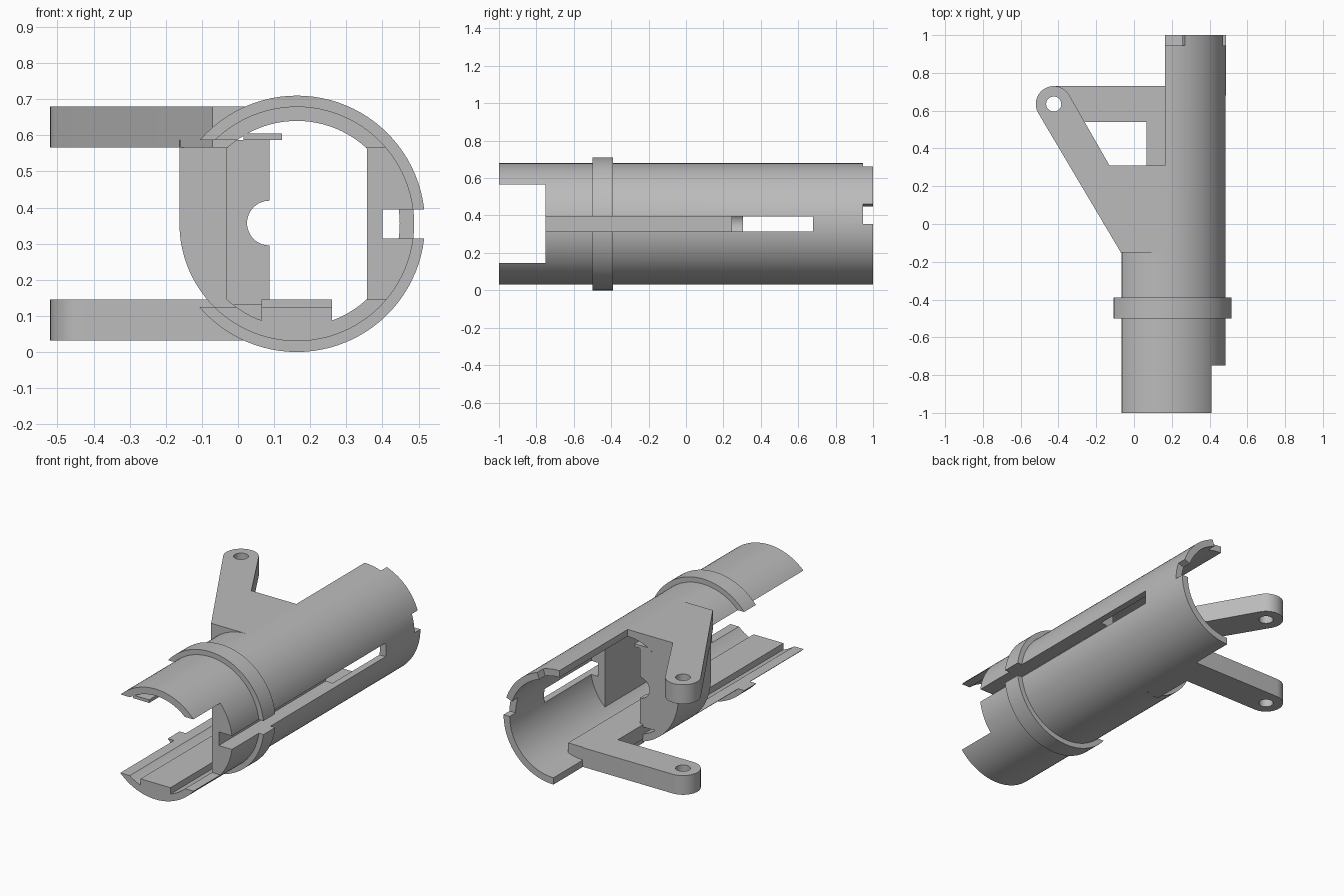
import bpy, bmesh, math
from math import cos, sin, pi, radians

if "Cube" in bpy.data.objects:
    bpy.data.objects.remove(bpy.data.objects["Cube"], do_unlink=True)

CX, CZ = 0.163, 0.355                  # tube axis
R_OUT, R_BORE, R_RING = 0.325, 0.285, 0.355
PIVOT, R_EYE, R_PIN = (-0.425, 0.635), 0.095, 0.04

grey = bpy.data.materials.new("plain_grey")
grey.use_nodes = True
grey.diffuse_color = (0.5, 0.5, 0.5, 1)
grey.node_tree.nodes["Principled BSDF"].inputs["Base Color"].default_value = (0.5, 0.5, 0.5, 1)


def prism(name, pts, a, b, axis="y"):
    """Extrude an outline: x-z points along y, or x-y points along z."""
    bm = bmesh.new()
    place = (lambda u, v, t: (u, t, v)) if axis == "y" else (lambda u, v, t: (u, v, t))
    low, high = ([bm.verts.new(place(u, v, t)) for u, v in pts] for t in (a, b))
    bm.faces.new(low)
    bm.faces.new(high)
    for i in range(len(pts)):
        j = (i + 1) % len(pts)
        bm.faces.new((low[i], low[j], high[j], high[i]))
    bmesh.ops.recalc_face_normals(bm, faces=bm.faces)
    mesh = bpy.data.meshes.new(name)
    bm.to_mesh(mesh)
    bm.free()
    obj = bpy.data.objects.new(name, mesh)
    bpy.context.collection.objects.link(obj)
    mesh.materials.append(grey)
    return obj


def arc(r, start, end, n=48, c=(CX, CZ)):
    steps = [radians(start + (end - start) * i / n) for i in range(n + 1)]
    return [(c[0] + r * cos(t), c[1] + r * sin(t)) for t in steps]


def circle(r, c=(CX, CZ), n=96):
    return arc(r, 0, 360, n, c)[:-1]


def box(name, x, y, z):
    return prism(name, [(x[0], z[0]), (x[1], z[0]), (x[1], z[1]), (x[0], z[1])], *y)


def cut(obj, *cutters):
    bpy.context.view_layer.objects.active = obj
    for c in cutters:
        c.hide_render = True
        m = obj.modifiers.new("cut", "BOOLEAN")
        m.operation, m.solver, m.object = "DIFFERENCE", "EXACT", c
        bpy.ops.object.modifier_apply(modifier=m.name)
        bpy.data.objects.remove(c, do_unlink=True)
    return obj


def bore():
    return prism("bore_cutter", circle(R_BORE), -1.2, 1.2)


def side_opening():
    return box("opening_cutter", (-0.6, CX), (-1.2, 0.0), (0.125, 0.587))


def slot():
    return box("slot_cutter", (0.4, 0.7), (-0.8, 0.68), (0.315, 0.395))


def wedge(a, b):
    return prism("notch_cutter", arc(0.5, a, b, 6) + arc(0.2, b, a, 6), 0.945, 1.2)


# Split barrel: half tube at the back, open side and slot at the front
cut(prism("barrel", circle(R_OUT), -1, 1), bore(), side_opening(), slot(),
    box("back_cutter", (-0.6, CX), (0.305, 1.2), (-0.5, 1.2)),
    box("front_cutter", (CX - 0.02, 0.7), (-1.2, -0.75), (0.145, 0.567)),
    wedge(-0.01, 19), wedge(71, 95))

# Collar around the barrel
cut(prism("collar", circle(R_RING), -0.5, -0.39),
    prism("collar_cutter", circle(R_OUT - 0.004), -0.6, -0.3), side_opening(), slot())

# Flat inner pad on the slotted side
half = math.degrees(math.acos((0.357 - CX) / (R_BORE + 0.003)))
cut(prism("inner_pad", arc(R_BORE + 0.003, -half, half), -0.75, 0.245), slot())

# Rounded side wall joining the two arms
low_angle = 180 + math.degrees(math.asin((CZ - 0.145) / R_OUT))
prism("side_wall", arc(R_OUT, 180, low_angle, 20)
      + [(-0.03, 0.145), (-0.03, 0.587), (CX - R_OUT, 0.587)], 0.0, 0.305)

# Cross wall with a half-round notch
prism("cross_wall", [(0.087, 0.13), (-0.035, 0.13), (-0.035, 0.587), (0.087, 0.587)]
      + arc(0.062, 90, 270, 24, (0.087, 0.357)), 0.245, 0.305)

# Floor rail, its raised rear part and the upper rail
for name, y, top in (("floor_rail", (-1, -0.15), 0.125), ("rear_floor_rail", (-0.15, 0.725), 0.145)):
    box(name, (0.065, 0.26), y, (0.06, top))
box("upper_rail", (0.015, 0.122), (-1, 0.305), (0.587, 0.605))


def pin_hole():
    return prism("pin_cutter", circle(R_PIN, PIVOT, 32), -0.2, 1.2, "z")


# Upper slanted arm, blending flat into the barrel top
cut(prism("upper_arm", arc(R_EYE, 30, 210, 24, PIVOT)
          + [(-0.07, -0.15), (CX, -0.15), (CX, 0.31), (-0.13, 0.31)], 0.567, 0.68, "z"),
    bore(), pin_hole())

# Lower straight arm with its strip along the barrel floor
cut(prism("lower_arm", arc(R_EYE, 90, 270, 24, PIVOT)
          + [(0.07, 0.54), (0.07, 0.29), (CX, 0.29), (CX, 0.73)], 0.032, 0.145, "z"),
    pin_hole())

# Smooth the round faces, keep the edges crisp
bpy.ops.object.select_all(action="DESELECT")
for obj in bpy.context.collection.objects:
    if obj.type == "MESH" and grey.name in obj.data.materials:
        obj.select_set(True)
        bpy.context.view_layer.objects.active = obj
bpy.ops.object.shade_smooth_by_angle(angle=radians(30))
